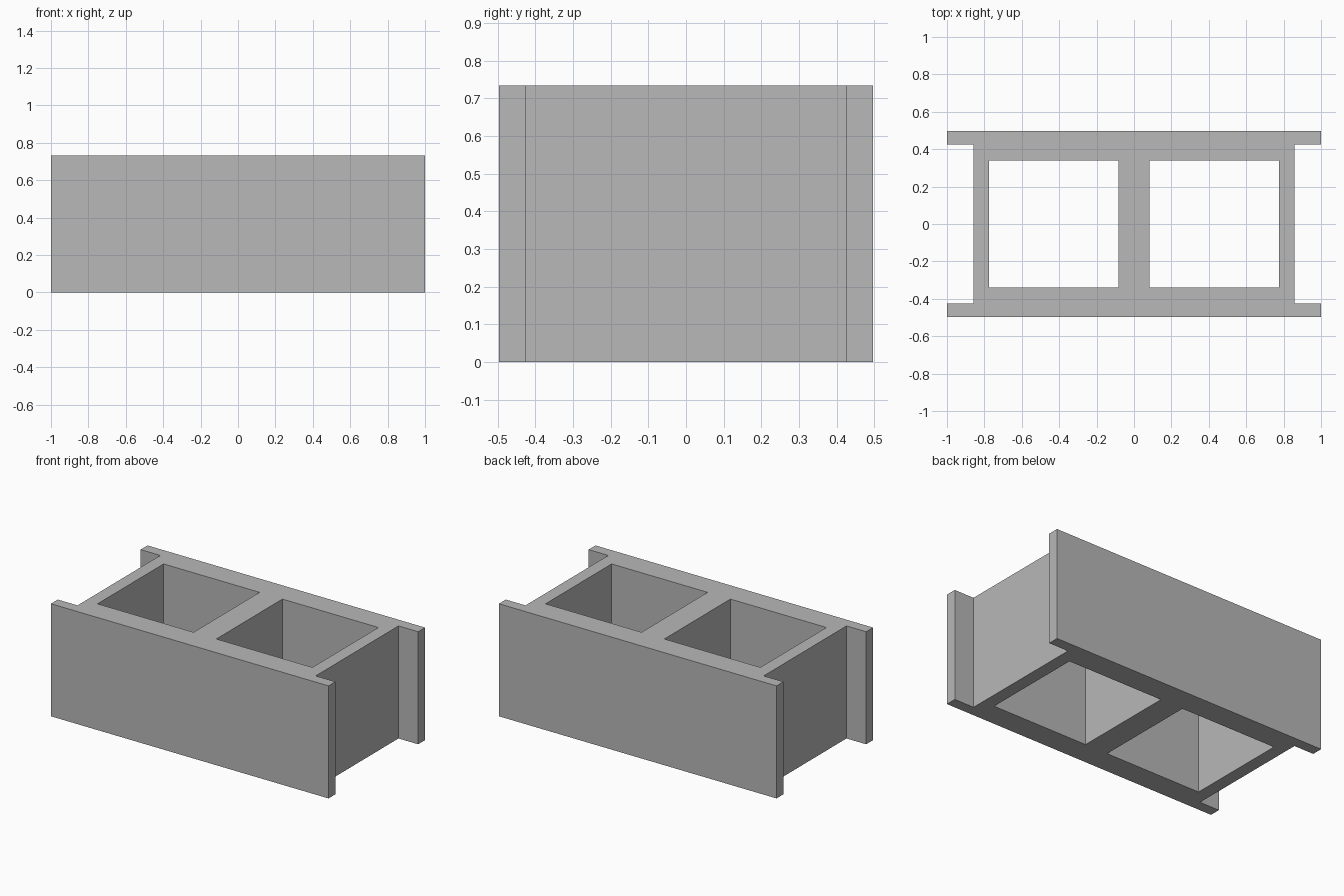
import bpy
import bmesh

if "Cube" in bpy.data.objects:
    bpy.data.objects.remove(bpy.data.objects["Cube"], do_unlink=True)

HEIGHT = 0.733
LENGTH, DEPTH = 1.0, 0.497        # half sizes of the whole block
WEB, FLANGE = 0.858, 0.426        # end wall position, inner side of the end flanges
CORE_IN, CORE_OUT, CORE_Y = 0.082, 0.774, 0.34

# Concrete material
concrete = bpy.data.materials.new("concrete grey")
concrete.use_nodes = True
colour = (0.48, 0.48, 0.48, 1)
concrete.diffuse_color = colour
concrete.node_tree.nodes["Principled BSDF"].inputs["Base Color"].default_value = colour


def add_loop(bm, points):
    """Closed loop of edges on the ground plane."""
    verts = [bm.verts.new((x, y, 0)) for x, y in points]
    return [bm.edges.new((a, b)) for a, b in zip(verts, verts[1:] + verts[:1])]


# Outline: one quarter profile mirrored round the block
quarter = [(WEB, FLANGE), (LENGTH, FLANGE), (LENGTH, DEPTH)]
right_half = [(x, -y) for x, y in reversed(quarter)] + quarter
outline = right_half + [(-x, y) for x, y in reversed(right_half)]

bm = bmesh.new()
edges = add_loop(bm, outline)

# Two hollow cores
for side in (-1, 1):
    a, b = side * CORE_IN, side * CORE_OUT
    edges += add_loop(bm, [(a, -CORE_Y), (b, -CORE_Y), (b, CORE_Y), (a, CORE_Y)])

# Fill the section around the cores and raise it to a solid
bmesh.ops.triangle_fill(bm, use_beauty=True, use_dissolve=False, edges=edges)
raised = bmesh.ops.extrude_face_region(bm, geom=bm.faces[:], use_keep_orig=True)
top_verts = [g for g in raised["geom"] if isinstance(g, bmesh.types.BMVert)]
bmesh.ops.translate(bm, verts=top_verts, vec=(0, 0, HEIGHT))
bmesh.ops.recalc_face_normals(bm, faces=bm.faces[:])

mesh = bpy.data.meshes.new("hollow_block")
bm.to_mesh(mesh)
bm.free()
mesh.materials.append(concrete)
block = bpy.data.objects.new("hollow_block", mesh)
bpy.context.collection.objects.link(block)
